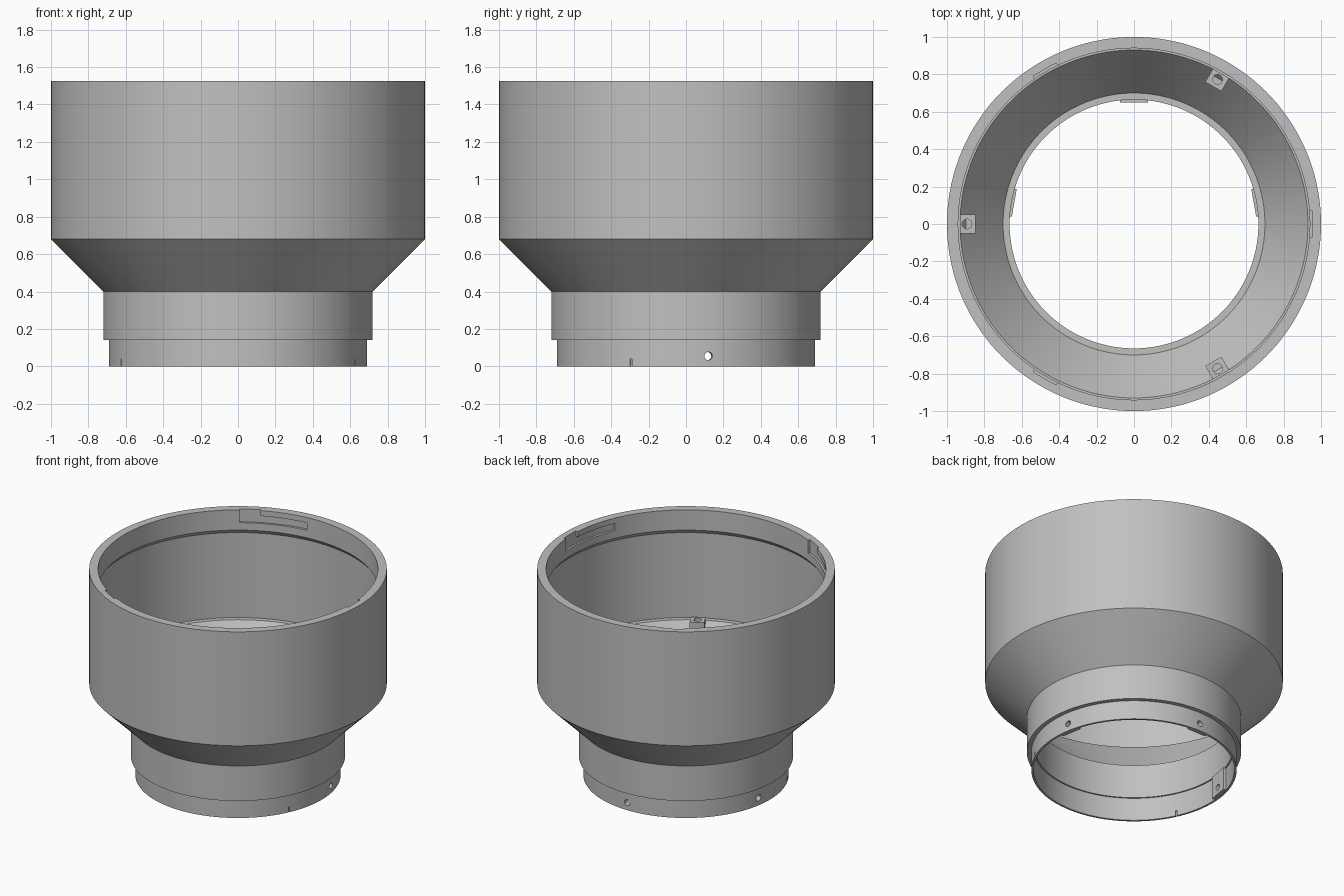
import bpy, bmesh
from math import radians, cos, sin, pi
from mathutils import Matrix, Vector

cube = bpy.data.objects.get("Cube")
if cube:
    bpy.data.objects.remove(cube, do_unlink=True)

grey = bpy.data.materials.new("plain_grey")
grey.use_nodes = True
GREY = (0.53, 0.53, 0.53, 1)
grey.diffuse_color = GREY
grey.node_tree.nodes["Principled BSDF"].inputs["Base Color"].default_value = GREY


def add_object(name, bm):
    bmesh.ops.recalc_face_normals(bm, faces=bm.faces)
    mesh = bpy.data.meshes.new(name)
    bm.to_mesh(mesh)
    bm.free()
    mesh.materials.append(grey)
    obj = bpy.data.objects.new(name, mesh)
    bpy.context.collection.objects.link(obj)
    return obj


def revolve(name, profile, segments=144):
    """Closed ring from (radius, height) points."""
    bm = bmesh.new()
    rings = []
    for i in range(segments):
        a = 2 * pi * i / segments
        rings.append([bm.verts.new((r * cos(a), r * sin(a), z)) for r, z in profile])
    n = len(profile)
    for i in range(segments):
        p, q = rings[i], rings[(i + 1) % segments]
        for j in range(n):
            k = (j + 1) % n
            bm.faces.new((p[j], q[j], q[k], p[k]))
    return add_object(name, bm)


def arc_block(name, r0, r1, a0, a1, z0, z1, steps=10):
    """Curved block between two radii, two angles and two heights."""
    bm = bmesh.new()
    rows = []
    for i in range(steps + 1):
        a = radians(a0 + (a1 - a0) * i / steps)
        rows.append([bm.verts.new((r * cos(a), r * sin(a), z))
                     for r, z in ((r0, z0), (r1, z0), (r1, z1), (r0, z1))])
    for p, q in zip(rows, rows[1:]):
        for j in range(4):
            k = (j + 1) % 4
            bm.faces.new((p[j], q[j], q[k], p[k]))
    bm.faces.new(rows[0])
    bm.faces.new(rows[-1])
    return add_object(name, bm)


def box(name, angle, r0, r1, width, z0, z1):
    """Straight block set at an angle around the axis."""
    bm = bmesh.new()
    place = (Matrix.Rotation(radians(angle), 4, 'Z')
             @ Matrix.Translation(((r0 + r1) / 2, 0, (z0 + z1) / 2))
             @ Matrix.Diagonal((r1 - r0, width, z1 - z0, 1)))
    bmesh.ops.create_cube(bm, size=1, matrix=place)
    return add_object(name, bm)


def rod(name, angle, r, z, radius, length, radial):
    """Cylinder cutter, either pointing outward or standing upright."""
    bm = bmesh.new()
    place = Matrix.Rotation(radians(angle), 4, 'Z') @ Matrix.Translation((r, 0, z))
    if radial:
        place = place @ Matrix.Rotation(pi / 2, 4, 'Y')
    bmesh.ops.create_cone(bm, cap_ends=True, segments=24, radius1=radius,
                          radius2=radius, depth=length, matrix=place)
    return add_object(name, bm)


def cut(target, cutter):
    cutter.hide_render = True
    mod = target.modifiers.new("cut", 'BOOLEAN')
    mod.operation = 'DIFFERENCE'
    mod.solver = 'EXACT'
    mod.object = cutter
    bpy.context.view_layer.objects.active = target
    bpy.ops.object.modifier_apply(modifier=mod.name)
    bpy.data.objects.remove(cutter, do_unlink=True)


# Hollow stepped body: outside upward, then inside downward
body = revolve("adapter_body", [
    (0.69, 0), (0.69, 0.14), (0.72, 0.14), (0.72, 0.40), (1.0, 0.68), (1.0, 1.525),
    (0.94, 1.525), (0.94, 1.375), (0.965, 1.345), (0.965, 0.715), (0.93, 0.715),
    (0.70, 0.42), (0.665, 0.42), (0.665, 0.17), (0.675, 0.17), (0.675, 0)])
parts = [body]

# Three twist-lock slots in the upper lip
for a in (0, 120, 240):
    cut(body, arc_block("slot_entry", 0.9, 0.955, a - 4.3, a + 4.3, 1.43, 1.6))
    cut(body, arc_block("slot_run", 0.9, 0.955, a - 15, a - 4, 1.43, 1.485))
    cut(body, arc_block("slot_end", 0.9, 0.958, a - 24.5, a - 14.5, 1.43, 1.485))

# Inner pads and screw holes around the lower collar
for i, a in enumerate((10, 90, 170)):
    pad = box(f"collar_pad_{i + 1}", a, 0.65, 0.68, 0.15, 0.003, 0.17)
    for part in (pad, body):
        cut(part, rod("screw_hole", a, 0.67, 0.055, 0.022, 0.2, True))
    parts.append(pad)

# Narrow slits in the bottom edge
for a in (-25.2, 205.2):
    cut(body, box("slit", a, 0.6, 0.75, 0.01, -0.05, 0.04))

# Mounting blocks on the inner ledge, each with a blind hole
for i, a in enumerate((60, 180, 300)):
    block = box(f"mounting_block_{i + 1}", a, 0.848, 0.93, 0.1, 0.615, 0.735)
    cut(block, rod("block_hole", a, 0.893, 0.735, 0.026, 0.12, False))
    parts.append(block)

# Smooth round walls with sharp edges kept
bpy.ops.object.select_all(action='DESELECT')
for part in parts:
    part.select_set(True)
bpy.context.view_layer.objects.active = body
bpy.ops.object.shade_smooth_by_angle(angle=radians(25))
